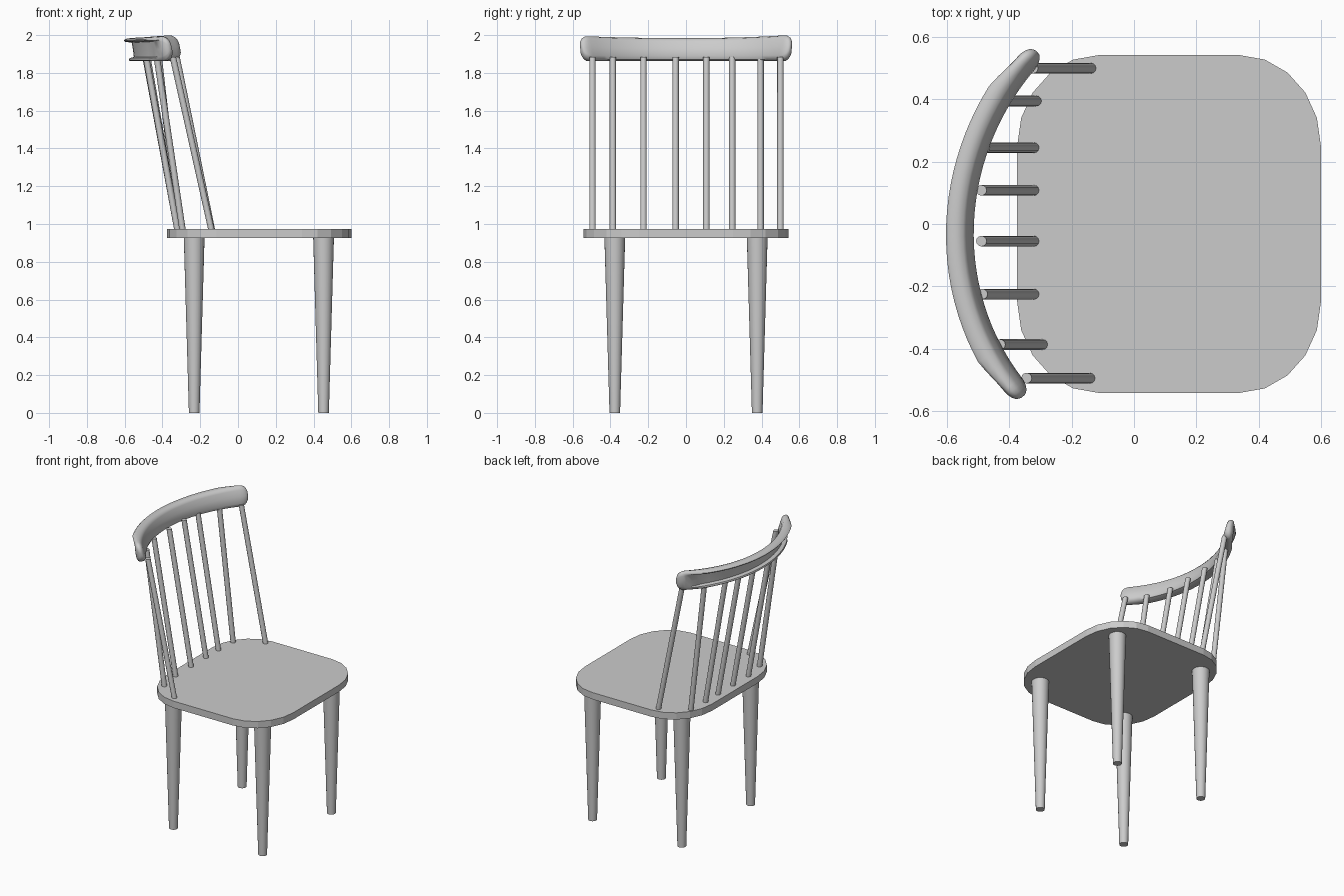
import bpy, bmesh, math
from mathutils import Vector

if "Cube" in bpy.data.objects:
    bpy.data.objects.remove(bpy.data.objects["Cube"])


def finish(bm, name):
    bmesh.ops.recalc_face_normals(bm, faces=bm.faces)
    mesh = bpy.data.meshes.new(name)
    bm.to_mesh(mesh)
    bm.free()
    ob = bpy.data.objects.new(name, mesh)
    bpy.context.collection.objects.link(ob)
    return ob


def smooth(ob, angle=40):
    bpy.ops.object.select_all(action='DESELECT')
    ob.select_set(True)
    bpy.context.view_layer.objects.active = ob
    bpy.ops.object.shade_smooth_by_angle(angle=math.radians(angle))


def rod(name, a, b, ra, rb, sides):
    """Capped tapered rod whose end rings stay horizontal."""
    bm = bmesh.new()
    rings = []
    for p, r in ((Vector(a), ra), (Vector(b), rb)):
        angles = [2 * math.pi * i / sides for i in range(sides)]
        rings.append([bm.verts.new(p + Vector((r * math.cos(t), r * math.sin(t), 0)))
                      for t in angles])
    for i in range(sides):
        j = (i + 1) % sides
        bm.faces.new((rings[0][i], rings[0][j], rings[1][j], rings[1][i]))
    bm.faces.new(rings[0])
    bm.faces.new(rings[1])
    smooth(finish(bm, name))


# Seat: slab with faceted elliptical corners
bm = bmesh.new()
outline = []
for k, (cx, cy) in enumerate(((0.34, 0.25), (-0.115, 0.25), (-0.115, -0.25), (0.34, -0.25))):
    for i in range(6):
        t = math.radians(90 * k + 18 * i)
        outline.append(bm.verts.new((cx + 0.26 * math.cos(t), cy + 0.292 * math.sin(t), 0.927)))
base = bm.faces.new(outline)
top = bmesh.ops.extrude_face_region(bm, geom=[base])
bmesh.ops.translate(bm, vec=(0, 0, 0.047),
                    verts=[v for v in top['geom'] if isinstance(v, bmesh.types.BMVert)])
if not base.is_valid or len(bm.faces) < len(outline) + 2:
    bm.faces.new(outline)
finish(bm, "seat")

# Legs: straight, tapering to the floor
for x, end in ((0.453, "front"), (-0.232, "back")):
    for y, side in ((0.377, "left"), (-0.377, "right")):
        rod(f"{end}_leg_{side}", (x, y, 0), (x, y, 0.93), 0.028, 0.055, 24)

# Spindles: y, x at the seat, x at the rail
spindles = ((0.50, -0.137, -0.325), (0.395, -0.313, -0.42), (0.245, -0.32, -0.48),
            (0.108, -0.32, -0.49), (-0.055, -0.32, -0.49), (-0.225, -0.32, -0.487),
            (-0.387, -0.293, -0.43), (-0.495, -0.14, -0.345))
for n, (y, xb, xt) in enumerate(spindles):
    rod(f"spindle_{n + 1}", (xb, y, 0.965), (xt, y, 1.885), 0.017, 0.017, 12)

# Top rail: leaning section with a grooved back, swept along an arc.
# Each point: distance back, height, distance back where the groove has faded
section = ((0.514, 1.890, 0.514), (0.522, 1.870, 0.522), (0.545, 1.863, 0.540),
           (0.570, 1.862, 0.555), (0.577, 1.868, 0.563), (0.574, 1.878, 0.570),
           (0.551, 1.884, 0.574), (0.555, 1.920, 0.580), (0.562, 1.960, 0.584),
           (0.599, 1.965, 0.583), (0.603, 1.972, 0.581), (0.595, 1.980, 0.576),
           (0.570, 1.984, 0.565), (0.548, 1.979, 0.550), (0.538, 1.965, 0.538),
           (0.526, 1.930, 0.526))
centre_x, half_angle, cap = 0.275, 0.738, 0.065
steps = [-1 + 2 * i / 28 for i in range(1, 28)]
inner = [s * (half_angle - cap) for s in steps]
ends = [half_angle - cap * (1 - math.sin(math.radians(a))) for a in (0, 18, 36, 54, 72, 84)]
angles = [-a for a in reversed(ends)] + inner + ends
bm = bmesh.new()
rings = []
for t in angles:
    s = abs(t) / half_angle
    fade = min(1, max(0, (s - 0.72) / 0.18))
    e = max(0, (abs(t) - half_angle + cap) / cap)
    scale = math.sqrt(1 - e * e) ** 0.8
    ring = []
    for u, z, u_end in section:
        u += (u_end - u) * fade
        z += (0.014 + (0.004 if t > 0 else -0.002)) * s * s * (z - 1.862) / 0.122
        u = 0.547 + (u - 0.547) * scale
        z = 1.93 + (z - 1.93) * scale
        radius = centre_x + u
        y = radius * math.sin(t)
        x = centre_x - radius * math.cos(t) + 0.04 * y
        ring.append(bm.verts.new((x, y, z)))
    rings.append(ring)
for a, b in zip(rings, rings[1:]):
    for i in range(len(section)):
        j = (i + 1) % len(section)
        bm.faces.new((a[i], a[j], b[j], b[i]))
bm.faces.new(rings[0])
bm.faces.new(rings[-1])
smooth(finish(bm, "top_rail"), 50)
